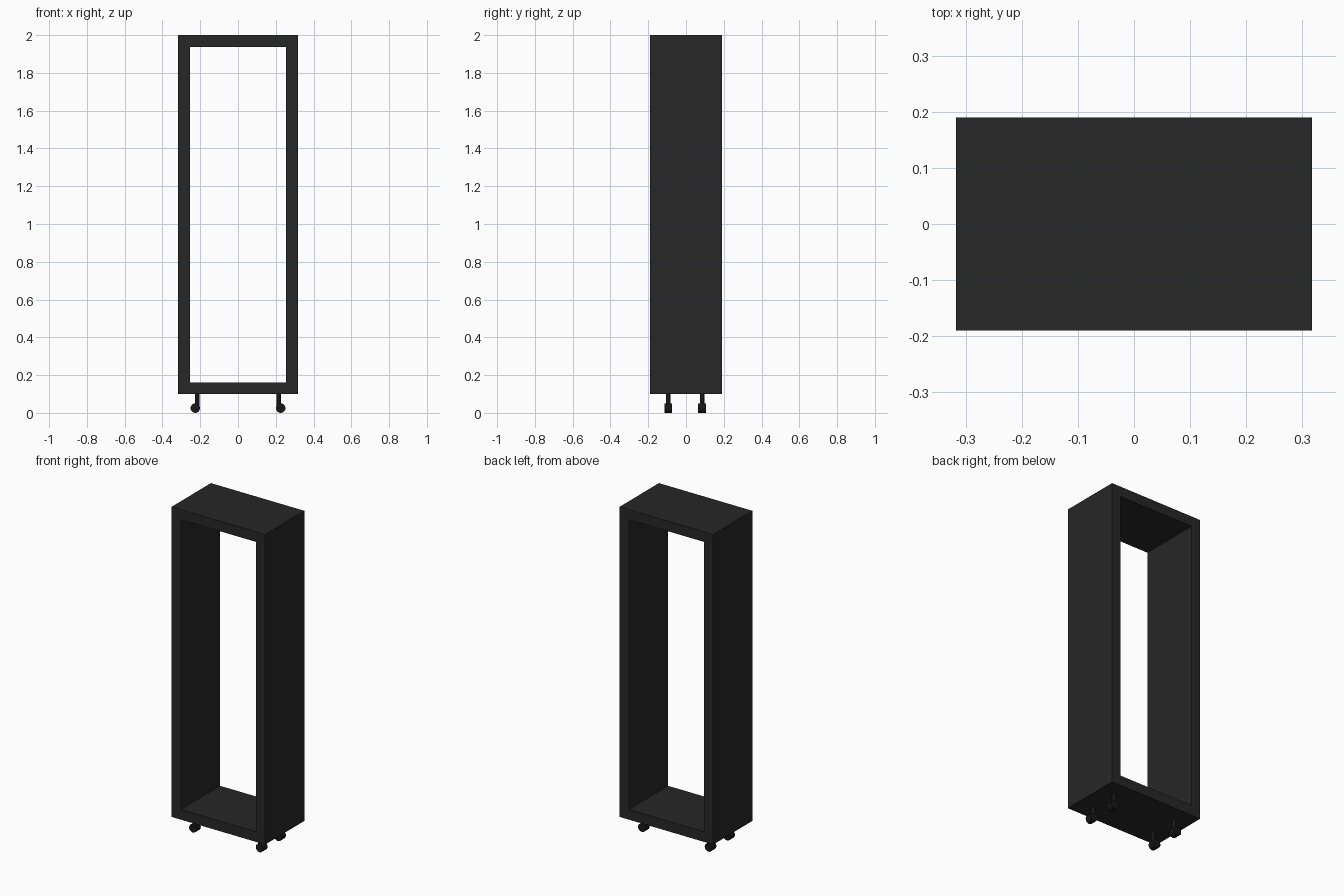
import bpy, bmesh
from mathutils import Matrix

if "Cube" in bpy.data.objects:
    bpy.data.objects.remove(bpy.data.objects["Cube"])

W, D = 0.317, 0.19          # half width, half depth
Z0, Z1, T = 0.10, 2.0, 0.062  # frame bottom, top, board thickness


def material(name, v):
    m = bpy.data.materials.new(name)
    m.diffuse_color = (v, v, v, 1)
    m.use_nodes = True
    m.node_tree.nodes["Principled BSDF"].inputs["Base Color"].default_value = m.diffuse_color
    return m


dark = material("dark_frame", 0.02)
black = material("black_caster", 0.009)


def finish(name, bm, mat):
    bmesh.ops.recalc_face_normals(bm, faces=bm.faces)
    me = bpy.data.meshes.new(name)
    bm.to_mesh(me)
    bm.free()
    me.materials.append(mat)
    ob = bpy.data.objects.new(name, me)
    bpy.context.collection.objects.link(ob)
    return ob


# Open rectangular frame: outer and inner rings, front and back
bm = bmesh.new()


def ring(inset, y):
    x, a, b = W - inset, Z0 + inset, Z1 - inset
    return [bm.verts.new(p) for p in ((-x, y, a), (x, y, a), (x, y, b), (-x, y, b))]


rings = [ring(0, -D), ring(0, D), ring(T, D), ring(T, -D)]
for a, b in zip(rings, rings[1:] + rings[:1]):
    for i in range(4):
        j = (i + 1) % 4
        bm.faces.new((a[i], a[j], b[j], b[i]))
finish("shelf_frame", bm, dark)


def cylinder(name, radius, length, segments, matrix, mat):
    bm = bmesh.new()
    bmesh.ops.create_cone(bm, cap_ends=True, segments=segments, radius1=radius,
                          radius2=radius, depth=length, matrix=matrix)
    ob = finish(name, bm, mat)
    bpy.context.view_layer.objects.active = ob
    ob.select_set(True)
    bpy.ops.object.shade_smooth_by_angle()
    ob.select_set(False)


# Four casters: upright stem and a wheel turning about y
for sx, side in ((-1, "left"), (1, "right")):
    for y, end in ((-0.094, "front"), (0.085, "back")):
        cylinder(f"{end}_{side}_caster_stem", 0.012, 0.07, 16,
                 Matrix.Translation((sx * 0.216, y, 0.07)), black)
        cylinder(f"{end}_{side}_caster_wheel", 0.025, 0.042, 24,
                 Matrix.Translation((sx * 0.226, y, 0.025)) @ Matrix.Rotation(1.5707963, 4, 'X'),
                 black)
